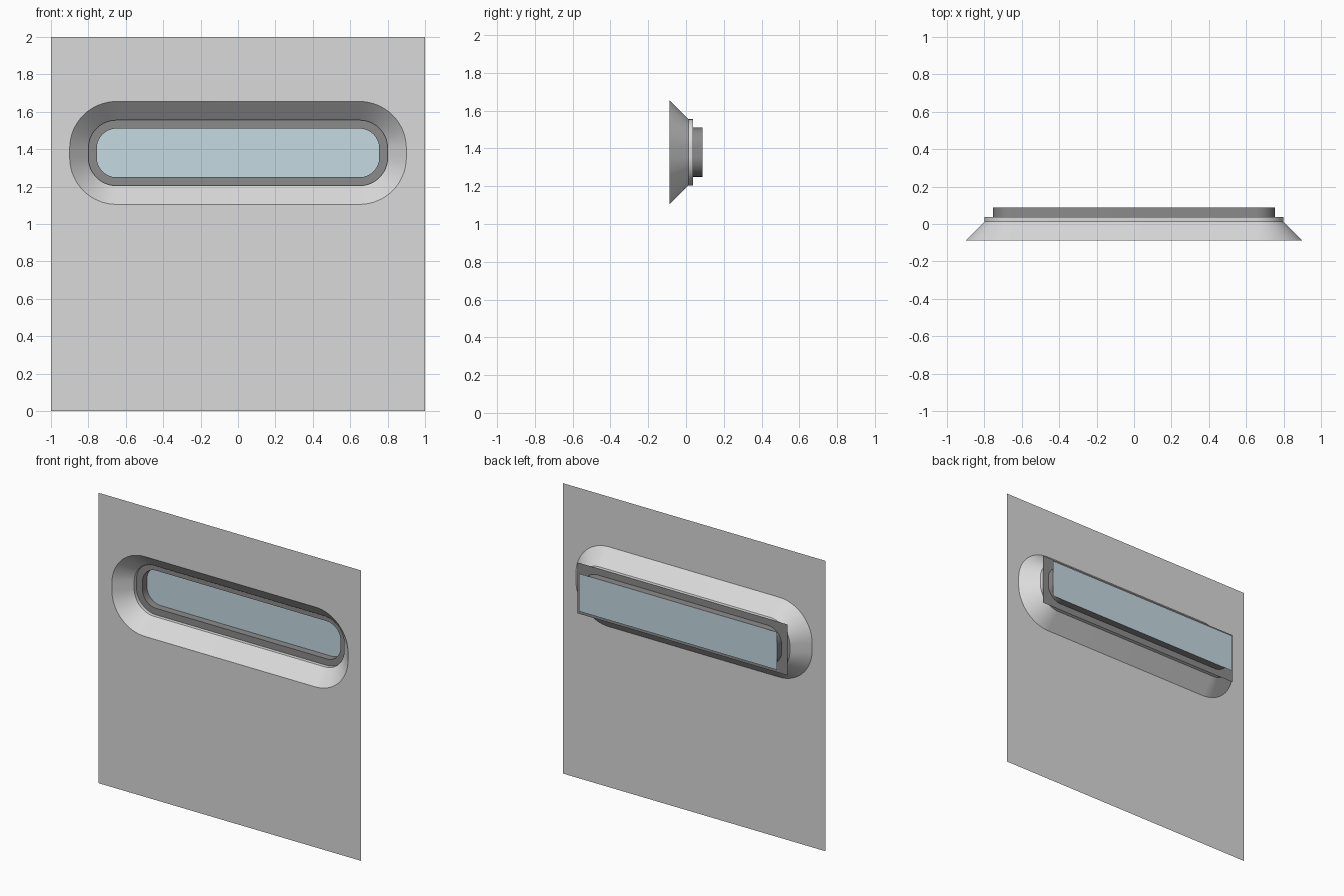
import bpy
import bmesh
from math import sin, cos, pi

if "Cube" in bpy.data.objects:
    bpy.data.objects.remove(bpy.data.objects["Cube"], do_unlink=True)


def material(name, rgb):
    m = bpy.data.materials.new(name)
    m.use_nodes = True
    m.diffuse_color = (*rgb, 1)
    m.node_tree.nodes["Principled BSDF"].inputs["Base Color"].default_value = (*rgb, 1)
    return m


light_grey = material("light grey", (0.7, 0.7, 0.7))
dark_grey = material("dark grey", (0.26, 0.26, 0.26))
pale_blue = material("pale blue glass", (0.56, 0.70, 0.76))

# Shared window layout: every slot outline is an offset of one small core
CENTRE_Z = 1.38
CORE_X, CORE_Z = 0.65, 0.025
STEPS = 16
FRONT, COLLAR, PLATE, BACK = -0.0875, 0.0125, 0.0375, 0.0875
OUTER, INNER, TUBE = 0.25, 0.15, 0.105


def slot(radius, y):
    """Rounded slot outline, anticlockwise from the front."""
    points = []
    for quarter, (sx, sz) in enumerate([(1, 1), (-1, 1), (-1, -1), (1, -1)]):
        for i in range(STEPS + 1):
            a = (quarter + i / STEPS) * pi / 2
            points.append((sx * CORE_X + radius * cos(a), y,
                           CENTRE_Z + sz * CORE_Z + radius * sin(a)))
    return points


def rectangle(half_x, half_z, centre_z, y):
    return [(sx * half_x, y, centre_z + sz * half_z)
            for sx, sz in [(1, 1), (-1, 1), (-1, -1), (1, -1)]]


def finish(name, bm, mat):
    mesh = bpy.data.meshes.new(name)
    bm.to_mesh(mesh)
    bm.free()
    mesh.materials.append(mat)
    obj = bpy.data.objects.new(name, mesh)
    bpy.context.collection.objects.link(obj)
    return obj


def sheet(name, mat, outline, hole=None):
    """Flat sheet facing the front, with an optional hole."""
    bm = bmesh.new()
    edges = []
    for loop in filter(None, (outline, hole)):
        verts = [bm.verts.new(p) for p in loop]
        edges += [bm.edges.new((v, verts[i - 1])) for i, v in enumerate(verts)]
    bmesh.ops.triangle_fill(bm, edges=edges, use_beauty=True, normal=(0, -1, 0))
    return finish(name, bm, mat)


def sleeve(name, mat, loops):
    """Smooth open skin through successive outlines."""
    bm = bmesh.new()
    rings = [[bm.verts.new(p) for p in loop] for loop in loops]
    for a, b in zip(rings, rings[1:]):
        for i in range(len(a)):
            bm.faces.new((a[i - 1], a[i], b[i], b[i - 1]))
    obj = finish(name, bm, mat)
    bpy.ops.object.select_all(action="DESELECT")
    obj.select_set(True)
    bpy.context.view_layer.objects.active = obj
    bpy.ops.object.shade_smooth_by_angle()
    return obj


# Wall panel with the slot opening
sheet("wall_panel", light_grey, rectangle(1, 1, 1, FRONT), slot(OUTER, FRONT))

# Sloped recess ending in a short straight collar
sleeve("window_recess", light_grey,
       [slot(OUTER, FRONT), slot(INNER, COLLAR), slot(INNER, PLATE)])

# Rectangular frame plate behind the collar
sheet("frame_plate", dark_grey,
      rectangle(CORE_X + INNER, CORE_Z + INNER, CENTRE_Z, PLATE), slot(TUBE, PLATE))

# Rounded tube through the frame to the glass
sleeve("frame_tube", dark_grey, [slot(TUBE, PLATE), slot(TUBE, BACK)])

# Window pane
sheet("window_glass", pale_blue,
      rectangle(CORE_X + TUBE, CORE_Z + TUBE, CENTRE_Z, BACK))
